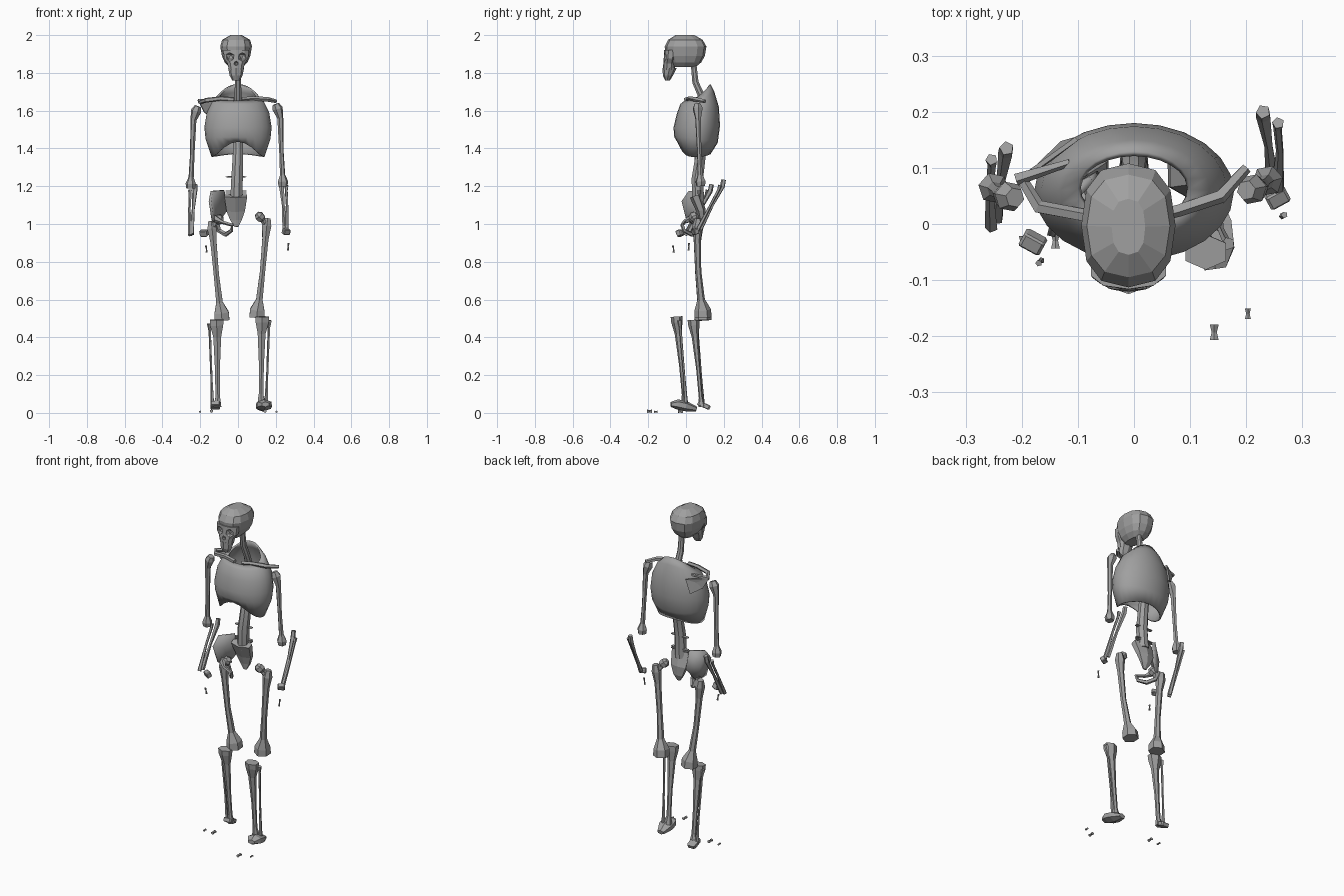
import bpy, bmesh
from math import sin, cos, pi, radians, copysign
from mathutils import Vector

cube = bpy.data.objects.get("Cube")
if cube:
    bpy.data.objects.remove(cube)

GREY = (0.35, 0.35, 0.35, 1)
bone_mat = bpy.data.materials.new("bone grey")
bone_mat.use_nodes = True
bone_mat.diffuse_color = GREY
bone_mat.node_tree.nodes["Principled BSDF"].inputs["Base Color"].default_value = GREY


def finish(name, bm, thick=0, smooth=0):
    bmesh.ops.recalc_face_normals(bm, faces=bm.faces)
    mesh = bpy.data.meshes.new(name)
    bm.to_mesh(mesh)
    bm.free()
    mesh.materials.append(bone_mat)
    ob = bpy.data.objects.new(name, mesh)
    bpy.context.collection.objects.link(ob)
    if thick:
        mod = ob.modifiers.new("thickness", "SOLIDIFY")
        mod.thickness, mod.offset = thick, -1
    if smooth:
        bpy.ops.object.select_all(action="DESELECT")
        ob.select_set(True)
        bpy.context.view_layer.objects.active = ob
        bpy.ops.object.shade_smooth_by_angle(angle=radians(smooth))
    return ob


def loft(bm, rings, caps=True):
    rows = [[bm.verts.new(p) for p in ring] for ring in rings]
    n = len(rows[0])
    for a, b in zip(rows, rows[1:]):
        for i in range(n):
            bm.faces.new((a[i], a[(i + 1) % n], b[(i + 1) % n], b[i]))
    if caps:
        bm.faces.new(rows[0])
        bm.faces.new(rows[-1])


def tube(name, path, sides=6, flat=1, smooth=0):
    """Bone along points (x, y, z, radius); flat scales the second axis."""
    pts = [Vector(p[:3]) for p in path]
    rings, q, prev = [], None, None
    for i, p in enumerate(pts):
        t = (pts[min(i + 1, len(pts) - 1)] - pts[max(i - 1, 0)]).normalized()
        q = prev.rotation_difference(t) @ q if q else t.to_track_quat("Z", "Y")
        prev = t
        r = path[i][3]
        angles = [2 * pi * (k + .5) / sides for k in range(sides)]
        rings.append([p + q @ Vector((r * cos(a), r * flat * sin(a), 0)) for a in angles])
    bm = bmesh.new()
    loft(bm, rings)
    return finish(name, bm, smooth=smooth)


def oval(cx, hw, yf, yb, n, height, power=1):
    """Horizontal ring; height(f) gives z, f runs from 1 (front) to -1 (back); power < 1 squares it."""
    ring = []
    for k in range(n):
        a = 2 * pi * k / n
        s, c = (copysign(abs(v) ** power, v) for v in (sin(a), cos(a)))
        ring.append((cx + hw * s, (yf + yb) / 2 - (yb - yf) / 2 * c, height(cos(a))))
    return ring


def stack(name, cx, levels, n, power=1):
    bm = bmesh.new()
    loft(bm, [oval(cx, hw, yf, yb, n, lambda f, z=z: z, power) for z, hw, yf, yb in levels])
    return finish(name, bm)


def plate(name, middle, rim, thick, smooth=0):
    bm = bmesh.new()
    c = bm.verts.new(middle)
    vs = [bm.verts.new(p) for p in rim]
    for a, b in zip(vs, vs[1:] + vs[:1]):
        bm.faces.new((c, a, b))
    return finish(name, bm, thick, smooth)


def chunk(name, centre, size, tilt=0, turn=0):
    bm = bmesh.new()
    bmesh.ops.create_cube(bm, size=1)
    bmesh.ops.bevel(bm, geom=bm.edges[:], offset=.12, segments=1, affect="EDGES")
    ob = finish(name, bm)
    ob.location, ob.scale, ob.rotation_euler = centre, size, (tilt, 0, turn)
    return ob


# Skull: cranium, face and jaw
SKULL_X = -.01
cranium = stack("cranium", SKULL_X, [
    (1.83, .035, -.07, .05), (1.855, .06, -.09, .08), (1.89, .075, -.108, .1),
    (1.94, .084, -.113, .108), (1.975, .074, -.095, .088), (2, .03, -.055, .045)], 12, .8)
face = stack("face", SKULL_X, [
    (1.815, .04, -.122, -.06), (1.85, .048, -.122, -.055),
    (1.875, .066, -.118, -.05), (1.92, .07, -.116, -.04)], 10, .85)
stack("jaw", SKULL_X, [(1.76, .02, -.11, -.085), (1.785, .034, -.122, -.07),
                       (1.825, .042, -.125, -.05)], 8)


def socket(name, x, z, size):
    bm = bmesh.new()
    bmesh.ops.create_icosphere(bm, subdivisions=1, radius=size)
    ob = finish(name, bm)
    ob.location = (SKULL_X + x, -.118, z)
    ob.hide_render = True
    ob.hide_set(True)
    for target in (cranium, face):
        mod = target.modifiers.new(name, "BOOLEAN")
        mod.operation, mod.object, mod.solver = "DIFFERENCE", ob, "EXACT"


socket("left_eye_cutter", .034, 1.885, .026)
socket("right_eye_cutter", -.034, 1.885, .026)
socket("nose_cutter", 0, 1.85, .013)

# Spine with its last cross pieces, and the sacrum
tube("spine", [(0, .04, 1.85, .016), (0, .05, 1.75, .018), (0, .09, 1.66, .02),
               (0, .125, 1.52, .025), (0, .08, 1.38, .029), (-.005, .06, 1.24, .033),
               (-.01, .065, 1.12, .034)], 8, smooth=40)
for z in (1.25, 1.175, 1.165):
    chunk("spine_cross_piece", (-.01, .07, z), (.11, .02, .006))
tube("sacrum", [(-.012, .05, 1.15, .07), (-.012, .08, 1.07, .056), (-.01, .085, 1.02, .035),
                (-.008, .08, .985, .012)], 6, .45)

# Ribcage: open shell with an arched lower rim
bm = bmesh.new()
N = 24
rings = []
for zf, zb, hw, yf, yb in [(1.655, 1.74, .1, -.005, .13), (1.635, 1.7, .135, -.03, .15),
                           (1.58, 1.62, .165, -.05, .174), (1.51, 1.52, .178, -.066, .18),
                           (1.46, 1.43, .172, -.062, .168)]:
    rings.append(oval(0, hw, yf, yb, N, lambda f: zf + (zb - zf) * ((1 - f) / 2) ** 2))
rings.append(oval(0, .14, -.045, .13, N,
                  lambda f: 1.355 + .08 * max(0, f) ** 3 + .015 * max(0, -f) ** 3))
loft(bm, rings, caps=False)
finish("ribcage", bm, .01, 40)

# Collarbones and the single shoulder blade
tube("left_collarbone", [(.02, .01, 1.66, .012), (.08, .025, 1.665, .012),
                         (.155, .05, 1.66, .013), (.2, .1, 1.65, .01)], 5)
tube("right_collarbone", [(-.02, .0, 1.66, .012), (-.09, .015, 1.665, .012),
                          (-.17, .03, 1.655, .013), (-.2, .08, 1.645, .01)], 5)
plate("shoulder_blade", (-.15, .12, 1.625),
      [(-.21, .08, 1.65), (-.105, .155, 1.645), (-.13, .148, 1.56), (-.18, .1, 1.59)], .008)
tube("shoulder_blade_spine", [(-.21, .08, 1.65, .012), (-.115, .11, 1.66, .007)], 5)

# Half pelvis: hip blade and looped lower bone
plate("hip_blade", (-.135, .055, 1.09),
      [(-.155, -.02, 1.12), (-.145, .02, 1.175), (-.08, .085, 1.18), (-.065, .095, 1.07),
       (-.115, .065, 1), (-.14, .005, 1.02)], .014, 50)
tube("hip_loop", [(-.125, .03, 1.03, .02), (-.085, -.01, 1.01, .01), (-.03, -.02, .995, .01),
                  (-.035, -.01, .965, .01), (-.065, .03, .945, .013), (-.1, .06, .965, .013),
                  (-.12, .05, 1.02, .02)], 5)


# Limbs: written for the left, mirrored and shifted for the right
def limb(side, part, path, shift, sides=6, flat=1):
    s = 1 if side == "left" else -1
    d = shift if s < 0 else (0, 0, 0)
    tube(side + "_" + part, [(s * x + d[0], y + d[1], z + d[2], r) for x, y, z, r in path], sides, flat)


for side in ("left", "right"):
    arm, fore = (-.012, -.013, -.012), (.003, -.065, -.025)
    limb(side, "upper_arm", [(.2, .06, 1.635, .018), (.21, .062, 1.61, .028), (.224, .064, 1.56, .016),
                             (.23, .07, 1.38, .012), (.236, .075, 1.26, .014),
                             (.238, .077, 1.225, .028), (.238, .078, 1.2, .024)], arm)
    limb(side, "inner_forearm", [(.23, .2, 1.235, .013), (.231, .193, 1.2, .014), (.24, .14, 1.1, .008),
                                 (.248, .075, .97, .013)], fore, 5)
    limb(side, "outer_forearm", [(.257, .18, 1.205, .011), (.256, .172, 1.18, .008), (.26, .13, 1.1, .007),
                                 (.257, .06, .965, .012)], fore, 5)
    leg, shin = (.015, 0, -.015), (.015, .09, -.017)
    limb(side, "thigh_bone", [(.157, .065, 1.03, .018), (.152, .062, .99, .028), (.145, .06, .92, .019),
                              (.13, .065, .75, .016), (.113, .08, .6, .02), (.102, .088, .545, .044),
                              (.1, .09, .505, .046)], leg)
    limb(side, "thigh_neck", [(.15, .062, .99, .016), (.13, .05, 1.02, .015), (.124, .045, 1.03, .025),
                              (.11, .038, 1.045, .026), (.1, .034, 1.055, .014)], leg)
    limb(side, "shin_bone", [(.128, -.05, .51, .042), (.128, -.048, .48, .04), (.125, -.042, .42, .024),
                             (.124, -.025, .25, .015), (.122, -.012, .1, .014), (.124, -.005, .05, .024)],
         shin, 6, .75)
    limb(side, "calf_bone", [(.168, -.035, .49, .012), (.164, -.03, .45, .007), (.155, -.01, .2, .006),
                             (.15, .0, .05, .011)], shin, 5)

# Wrists, fingers, feet and toes
chunk("right_wrist", (-.18, -.032, .952), (.042, .028, .034), .4, -.5)
chunk("left_wrist", (.255, .048, .96), (.04, .028, .03), .4, .5)
tube("right_finger", [(-.17, -.07, .885, .006), (-.167, -.066, .87, .003), (-.165, -.065, .85, .006)], 5)
tube("left_finger", [(.268, .016, .9, .006), (.266, .015, .88, .003), (.264, .014, .86, .006)], 5)
tube("left_foot", [(.145, -.08, .045, .022), (.14, -.045, .045, .045), (.135, 0, .035, .045),
                   (.13, .055, .02, .022)], 6, .6)
chunk("right_foot", (-.12, .095, .04), (.05, .07, .025), -.4)
for name, x, y, size in [("left_big_toe", .143, -.193, .009), ("left_small_toe", .203, -.16, .006),
                         ("right_big_toe", -.14, -.03, .009), ("right_small_toe", -.2, -.03, .006)]:
    tube(name, [(x, y + size * 1.5, size, size), (x, y, size, size * .6),
                (x, y - size * 1.5, size, size)], 6)
